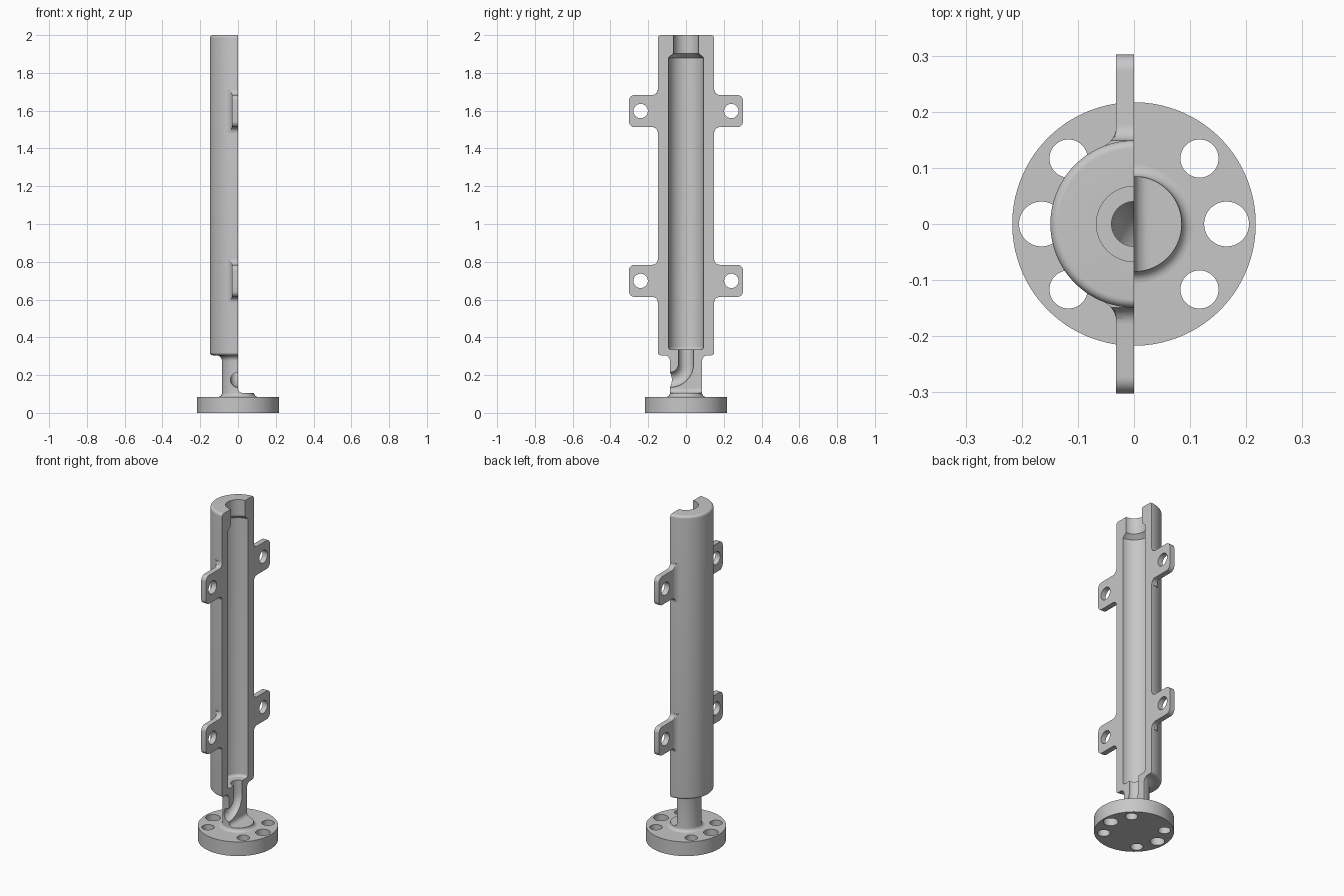
import bpy, bmesh
from math import sin, cos, pi, atan2, radians, degrees

cube = bpy.data.objects.get("Cube")
if cube:
    bpy.data.objects.remove(cube, do_unlink=True)

COLOUR = (0.57, 0.57, 0.57, 1)
grey = bpy.data.materials.new("cast grey")
grey.use_nodes = True
grey.diffuse_color = COLOUR
grey.node_tree.nodes["Principled BSDF"].inputs["Base Color"].default_value = COLOUR


def arc(cx, cy, r, start, end, n=8):
    """Points of an arc, angles in degrees."""
    angles = [radians(start + (end - start) * i / n) for i in range(n + 1)]
    return [(cx + r * cos(a), cy + r * sin(a)) for a in angles]


def full_turn(sides):
    """Angles of a circle, with no vertex on the section plane."""
    return [2 * pi * (i + 0.5) / sides for i in range(sides)]


def loft(name, rings):
    """Closed solid through rings with equal point counts."""
    bm = bmesh.new()
    loops = [[bm.verts.new(p) for p in ring] for ring in rings]
    count = len(loops[0])
    for low, high in zip(loops, loops[1:]):
        for i in range(count):
            j = (i + 1) % count
            bm.faces.new((low[i], low[j], high[j], high[i]))
    bm.faces.new(loops[0][::-1])
    bm.faces.new(loops[-1])
    bmesh.ops.recalc_face_normals(bm, faces=bm.faces)
    mesh = bpy.data.meshes.new(name)
    bm.to_mesh(mesh)
    bm.free()
    mesh.materials.append(grey)
    obj = bpy.data.objects.new(name, mesh)
    bpy.context.collection.objects.link(obj)
    return obj


def lathe(name, profile, x=0, y=0, sides=96):
    return loft(name, [[(x + r * cos(a), y + r * sin(a), z) for a in full_turn(sides)]
                       for r, z in profile])


def prism(name, outline, axis, start, end):
    """Extrude a 2D outline along the axis with the given index."""
    def place(p, d):
        q = list(p)
        q.insert(axis, d)
        return q
    return loft(name, [[place(p, d) for p in outline] for d in (start, end)])


def cut(target, tool):
    bpy.context.view_layer.objects.active = target
    mod = target.modifiers.new("cut", 'BOOLEAN')
    mod.operation, mod.solver, mod.object = 'DIFFERENCE', 'EXACT', tool
    bpy.ops.object.modifier_apply(modifier=mod.name)
    bpy.data.objects.remove(tool, do_unlink=True)


BODY, NECK, BORE, MOUTH, PIPE = 0.149, 0.085, 0.093, 0.067, 0.04

# Flange with six bolt holes
flange = lathe("base_flange", [(0.217, 0), (0.217, 0.085)])
for i in (0, 1, 3, 4, 5, 7):
    a = i * pi / 4
    size = 0.04 if i % 4 == 0 else 0.034
    cut(flange, lathe("bolt_hole", [(size, -0.1), (size, 0.2)],
                      0.165 * cos(a), 0.165 * sin(a), 48))

# Outer housing: boss, neck and long barrel
housing = lathe("housing", [(0.105, 0.06)]
                + arc(NECK + 0.02, 0.105, 0.02, -90, -180)
                + arc(NECK + 0.03, 0.275, 0.03, 180, 90)
                + arc(BODY - 0.015, 0.32, 0.015, -90, 0)
                + arc(BODY - 0.015, 1.985, 0.015, 0, 90))

# Section cut: remove the left half above the boss, with a small fillet
section = arc(0.025, 0.131, 0.025, 180, 270) + [(0.4, 0.106), (0.4, 2.2), (0, 2.2)]
cut(housing, prism("section", section, 1, -0.5, 0.5))

# Main bore with rounded floor and narrower mouth
cut(housing, lathe("bore", [(BORE - 0.02, 0.335)]
                   + arc(BORE - 0.015, 0.35, 0.015, -90, 0)
                   + [(BORE, 1.88), (MOUTH, 1.903), (MOUTH, 2.1)]))

# Curved outlet passage leaving through the front of the neck
bend = arc(-NECK, 0.26, NECK, 0, -90, 16)
path = [(0, 0.4, 0)] + [(y, z, -pi / 2 * i / 16) for i, (y, z) in enumerate(bend)]
path.append((-0.2, 0.26 - NECK, -pi / 2))
cut(housing, loft("passage", [[(PIPE * sin(t), y + PIPE * cos(t) * cos(a),
                                z + PIPE * cos(t) * sin(a))
                               for t in full_turn(48)] for y, z, a in path]))

# Mounting lugs: rounded plate with a hole, and a web blending into the barrel
THICK, BLEND, ROUND, HALF = 0.032, 0.04, 0.03, 0.085
cx = -THICK - BLEND
cy = ((BODY + BLEND) ** 2 - cx * cx) ** 0.5
toward = degrees(atan2(-cy, -cx))
parts = [flange, housing]
for level, z in (("lower", 0.699), ("upper", 1.598)):
    for end, side in (("front", -1), ("back", 1)):
        edge = (arc(0.302 - ROUND, HALF - ROUND, ROUND, 0, 90)
                + arc(BODY + ROUND, HALF + ROUND, ROUND, 270, 180)
                + [(0.135, HALF + ROUND)])
        outline = [(side * y, z - h) for y, h in edge[::-1]] + [(side * y, z + h) for y, h in edge]
        plate = prism(f"{level}_{end}_lug", outline, 0, -THICK, 0)
        eye = [(side * 0.24 + dy, h) for dy, h in arc(0, z, 0.038, 0, 352.5, 47)]
        cut(plate, prism("lug_hole", eye, 0, -0.1, 0.1))

        web = arc(cx + 0.0005, cy, BLEND, 0, toward, 10) + [(-0.05, 0.125), (-0.02, 0.135), (-0.02, cy)]
        flare = [(cy, 0)] + arc(ROUND, ROUND, ROUND, 270, 180, 5)[1:]
        limits = [(cy, HALF - 0.001)] + [(BODY + y, HALF + h) for y, h in flare[1:]]
        levels = [(y, -h) for y, h in limits[::-1]] + limits
        blend = loft(f"{level}_{end}_lug_web",
                     [[(x, side * min(y, limit), z + h) for x, y in web] for limit, h in levels])
        parts += [plate, blend]

for obj in parts:
    bpy.ops.object.select_all(action='DESELECT')
    obj.select_set(True)
    bpy.context.view_layer.objects.active = obj
    bpy.ops.object.shade_smooth_by_angle(angle=radians(30))
